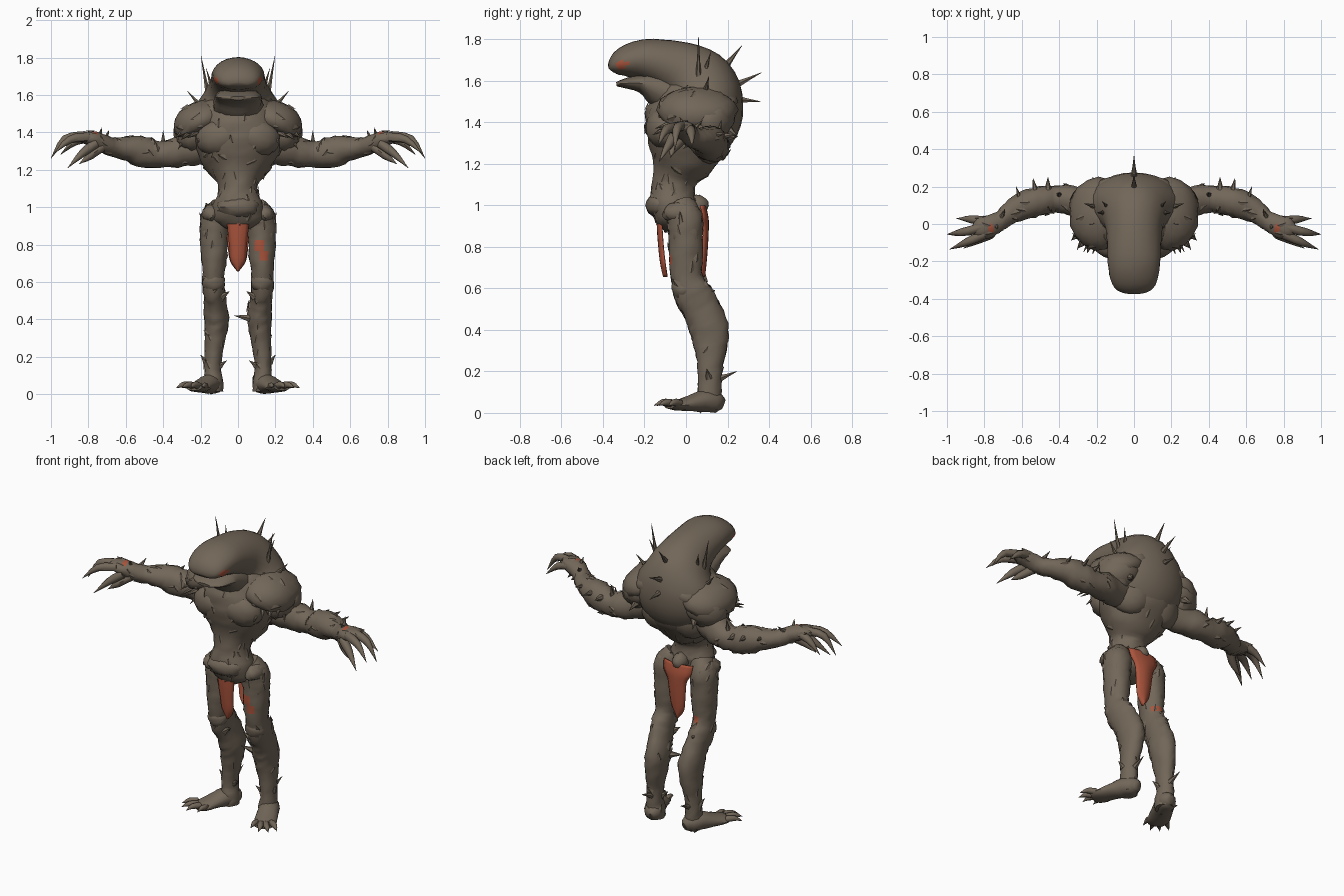
import bpy, bmesh, math, random
from mathutils import Vector, Matrix

if "Cube" in bpy.data.objects:
    bpy.data.objects.remove(bpy.data.objects["Cube"])

random.seed(4)


def material(name, rgb):
    m = bpy.data.materials.new(name)
    m.diffuse_color = (*rgb, 1)
    m.use_nodes = True
    m.node_tree.nodes["Principled BSDF"].inputs["Base Color"].default_value = m.diffuse_color
    return m


HIDE = material("brown grey hide", (0.168, 0.134, 0.099))
RED = material("rust red cloth", (0.40, 0.088, 0.045))


def finish(name, bm, mats, mirror=False, angle=50):
    bmesh.ops.recalc_face_normals(bm, faces=bm.faces)
    me = bpy.data.meshes.new(name)
    bm.to_mesh(me)
    bm.free()
    ob = bpy.data.objects.new(name, me)
    bpy.context.collection.objects.link(ob)
    for m in mats:
        me.materials.append(m)
    bpy.ops.object.select_all(action='DESELECT')
    ob.select_set(True)
    bpy.context.view_layer.objects.active = ob
    bpy.ops.object.shade_smooth_by_angle(angle=math.radians(angle))
    if mirror:
        mod = ob.modifiers.new("mirror", 'MIRROR')
        mod.use_mirror_merge = False
    return ob


def smooth_rows(rows, steps):
    """Catmull-Rom through rows of (x, y, z, radius a, radius b)."""
    out, n = [], len(rows)
    for i in range(n - 1):
        p = [rows[max(0, min(n - 1, i + k))] for k in (-1, 0, 1, 2)]
        for s in range(steps):
            t = s / steps
            out.append([0.5 * (2 * b + (c - a) * t + (2 * a - 5 * b + 4 * c - d) * t * t
                               + (3 * b - a - 3 * c + d) * t ** 3) for a, b, c, d in zip(*p)])
    return out + [list(rows[-1])]


def add_loft(bm, rows, side, seg=14, steps=3, rough=0.05):
    rows = smooth_rows(rows, steps)
    cs = [Vector(r[:3]) for r in rows]
    rings = []
    for i, r in enumerate(rows):
        t = (cs[min(i + 1, len(cs) - 1)] - cs[max(i - 1, 0)]).normalized()
        a = Vector(side)
        a = (a - t * a.dot(t)).normalized()
        b = t.cross(a)
        ring = []
        for k in range(seg):
            w = 2 * math.pi * k / seg
            j = 1 + random.uniform(-rough, rough)
            ring.append(bm.verts.new(cs[i] + (a * math.cos(w) * max(r[3], .001)
                                              + b * math.sin(w) * max(r[4], .001)) * j))
        rings.append(ring)
    for p, q in zip(rings, rings[1:]):
        for k in range(seg):
            bm.faces.new((p[k], p[(k + 1) % seg], q[(k + 1) % seg], q[k]))
    bm.faces.new(rings[0])
    bm.faces.new(rings[-1])


def loft(name, rows, side=(1, 0, 0), mirror=False, paint=None, **kw):
    bm = bmesh.new()
    add_loft(bm, rows, side, **kw)
    if paint:
        for f in bm.faces:
            f.material_index = int(paint(f.calc_center_median()))
    return finish(name, bm, [HIDE, RED], mirror)


def spikes(name, items, mirror=False, seg=6):
    """Each item is (base, tip, radius), a straight tapered thorn."""
    bm = bmesh.new()
    for base, tip, r in items:
        b, t = Vector(base), Vector(tip)
        side = (0, 1, 0) if abs((t - b).normalized().y) < 0.8 else (1, 0, 0)
        mid = b.lerp(t, 0.5)
        add_loft(bm, [(*b, r, r), (*mid, r * .45, r * .45), (*t, 0, 0)], side, seg, 1, 0)
    return finish(name, bm, [HIDE], mirror)


def claws(name, paths, side=(0, 1, 0)):
    """Each path is (root, knuckle, tip, radius), a bent digit."""
    bm = bmesh.new()
    for root, mid, tip, r in paths:
        add_loft(bm, [(*root, r, r), (*mid, r * .8, r * .8), (*tip, 0, 0)], side, 8, 3, .06)
    return finish(name, bm, [HIDE], True)


def lump(name, loc, size, rot=(0, 0, 0), rough=.04, floor=-1.0, mirror=True):
    """Rough ellipsoid plate, flattened below floor."""
    bm = bmesh.new()
    bmesh.ops.create_uvsphere(bm, u_segments=16, v_segments=10, radius=1)
    m = Matrix.Translation(loc) @ Matrix.Rotation(rot[2], 4, 'Z') @ Matrix.Rotation(rot[1], 4, 'Y') \
        @ Matrix.Rotation(rot[0], 4, 'X') @ Matrix.Diagonal((*size, 1))
    for v in bm.verts:
        v.co *= 1 + random.uniform(-rough, rough)
        v.co.z = max(v.co.z, floor)
        v.co = m @ v.co
    return finish(name, bm, [HIDE], mirror)


def shards(name, source, count, drift, size=.035):
    """Ragged flakes of hide lying along the surface of a part."""
    bm = bmesh.new()
    for v in random.sample(list(source.data.vertices), count):
        n = Vector(v.normal)
        d = (Vector(drift) + Vector([random.uniform(-.7, .7) for _ in range(3)]))
        d = (d - n * d.dot(n)).normalized()
        w, s = n.cross(d), size * random.uniform(.6, 1.2)
        o = v.co - n * .004
        pts = [o - w * s * .5, o + w * s * .5, o + d * s + n * .008, o - d * s * .6 + n * .008]
        q = [bm.verts.new(p) for p in pts]
        for tri in ((0, 1, 2), (1, 0, 3), (0, 2, 3), (1, 3, 2)):
            bm.faces.new([q[k] for k in tri])
    mirrored = any(m.type == 'MIRROR' for m in source.modifiers)
    return finish(name, bm, [HIDE], mirrored, 20)


def cloth(name, rows):
    """Hanging strip: rows of (half width, y, z), bulged in the middle."""
    bm, last = bmesh.new(), None
    for w, y, z in smooth_rows(rows, 3):
        cur = [bm.verts.new((w * k / 3, y + math.copysign(.02, y) * (1 - (k / 3) ** 2), z))
               for k in range(-3, 4)]
        if last:
            for k in range(6):
                bm.faces.new((last[k], last[k + 1], cur[k + 1], cur[k]))
        last = cur
    ob = finish(name, bm, [RED])
    ob.modifiers.new("thickness", 'SOLIDIFY').thickness = .009


# Torso, and the head that runs back into the hump
torso = loft("torso", [(0, -.03, .9, .08, .07), (0, -.05, .95, .14, .1), (0, -.065, 1.01, .135, .115),
                       (0, -.06, 1.08, .105, .105), (0, -.05, 1.14, .115, .11), (0, -.02, 1.22, .18, .16),
                       (0, .005, 1.32, .225, .205), (0, .02, 1.42, .235, .215), (0, .03, 1.52, .2, .18),
                       (0, .05, 1.6, .12, .1)], seg=22, rough=.045)
loft("head_and_hump", [(0, -.362, 1.65, .05, .014), (0, -.347, 1.663, .095, .042), (0, -.3, 1.688, .125, .073),
                       (0, -.21, 1.702, .14, .098), (0, -.1, 1.68, .145, .12), (0, -.01, 1.64, .155, .15),
                       (0, .05, 1.585, .19, .185), (0, .085, 1.5, .25, .19), (0, .09, 1.4, .25, .175),
                       (0, .07, 1.3, .19, .13), (0, .05, 1.22, .1, .07)], seg=28, rough=.008,
     paint=lambda c: abs(c.y + .31) < .026 and abs(c.z - 1.675) < .02)
loft("lower_jaw", [(0, -.335, 1.583, .045, .01), (0, -.3, 1.587, .1, .022), (0, -.22, 1.588, .125, .045),
                   (0, -.14, 1.565, .13, .085), (0, -.03, 1.51, .14, .1)], seg=18, rough=.03)
lump("chest_plate", (.1, -.1, 1.37), (.13, .095, .1), (.1, .15, .2), .05)
lump("belly_plate", (0, -.12, 1.0), (.115, .075, .06), mirror=False, rough=.07)
lump("back_plate", (.11, .11, 1.32), (.13, .09, .12), (0, .2, -.3))

# Shoulder shells and the slope between them and the hump
shell = lump("shoulder_shell", (.2, .055, 1.46), (.155, .195, .105), (0, .38, .05), .04, -.45)
lump("shoulder_underside", (.23, .08, 1.38), (.1, .13, .09), rough=.08)
lump("shoulder_slope", (.13, .07, 1.5), (.12, .18, .085), (0, .4, 0), .03)
lump("shoulder_back", (.22, .13, 1.42), (.13, .1, .1), (0, .3, -.3), .05)

# Arms and hands, with a rust patch on the back of the hand
arm = loft("arm", [(.15, .08, 1.33, .08, .09), (.25, .1, 1.31, .08, .09), (.34, .13, 1.29, .08, .082),
                   (.42, .135, 1.28, .072, .07), (.5, .125, 1.295, .08, .085), (.58, .1, 1.31, .075, .07),
                   (.66, .06, 1.32, .06, .052), (.71, .02, 1.335, .05, .05), (.77, -.01, 1.36, .06, .045),
                   (.83, -.025, 1.375, .055, .03), (.86, -.03, 1.37, .02, .015)], (0, 1, 0), True, rough=.075,
           paint=lambda c: c.z > 1.37 and abs(c.x - .77) < .018 and abs(c.y + .02) < .022)
claws("fingers", [((.8, -.055, 1.375), (.9, -.1, 1.36), (.985, -.135, 1.285), .026),
                  ((.82, -.02, 1.38), (.925, -.045, 1.365), (1, -.055, 1.26), .026),
                  ((.79, .015, 1.37), (.87, .025, 1.35), (.95, .03, 1.28), .026),
                  ((.76, -.05, 1.34), (.83, -.085, 1.29), (.91, -.13, 1.21), .027),
                  ((.73, -.02, 1.32), (.79, -.06, 1.275), (.85, -.075, 1.23), .026)])
spikes("forearm_spikes", [((.4, .15, 1.32), (.4, .17, 1.41), .022), ((.46, .16, 1.32), (.46, .25, 1.33), .03),
                          ((.52, .14, 1.33), (.54, .245, 1.34), .03), ((.6, .1, 1.33), (.63, .2, 1.35), .025),
                          ((.71, .03, 1.36), (.69, .08, 1.41), .02), ((.74, .0, 1.37), (.73, -.03, 1.425), .02)], True)


# Legs: hip to ankle, with rust patches on one front thigh and shin and one back thigh
def left_patch(c):
    slant = c.x - .128 + (c.z - .77) * .5
    return c.y < .03 and ((abs(slant) < .022 and abs(c.z - .77) < .045)
                          or (abs(c.x - .12) < .017 and abs(c.z - .35) < .016))


def right_patch(c):
    return c.y > .03 and abs(c.x + .115) < .035 and abs(c.z - .68) < .022


for s, label, patch in ((1, "left", left_patch), (-1, "right", right_patch)):
    leg = loft(label + "_leg", [(s * x, y, z, a, b) for x, y, z, a, b in (
        (.09, -.03, 1.0, .06, .07), (.12, -.005, .94, .08, .085), (.127, 0, .85, .075, .082),
        (.127, 0, .74, .07, .08), (.13, .005, .65, .06, .076), (.13, .035, .57, .06, .092),
        (.122, .075, .5, .06, .09), (.115, .11, .41, .066, .095), (.12, .118, .32, .058, .08),
        (.13, .115, .22, .048, .06), (.135, .115, .13, .045, .056), (.13, .11, .06, .052, .06),
        (.13, .11, .015, .05, .055))], seg=18, steps=4, rough=.055, paint=patch)
    shards(label + "_leg_flakes", leg, 26, (0, 0, 1))
lump("knee_plate", (.13, -.01, .6), (.062, .06, .055), (.3, 0, 0), .07)
lump("hip_plate", (.14, -.025, .965), (.055, .09, .05), (0, .5, 0), .08)
lump("outer_thigh_plate", (.165, 0, .87), (.035, .065, .09), rough=.08)
spikes("calf_spike", [((.1, .08, .4), (-.02, .06, .42), .035)])
spikes("leg_spikes", [((.13, .15, .16), (.135, .245, .2), .022), ((.17, .11, .17), (.2, .1, .21), .02),
                      ((.1, .1, .15), (.06, .09, .18), .02), ((.13, .1, .58), (.14, .14, .59), .03),
                      ((.09, .0, .52), (.045, -.01, .55), .025), ((.18, -.02, .9), (.205, -.03, .97), .025)], True)

# Feet, turned outward
loft("foot", [(.118, .18, .04, .02, .025), (.125, .15, .05, .05, .048), (.15, .09, .055, .06, .053),
              (.185, .02, .045, .063, .038), (.215, -.045, .036, .065, .025), (.235, -.08, .036, .05, .016)],
     (1, .6, 0), True, seg=14, rough=.04)
claws("toes", [((.255, -.03, .045), (.295, -.06, .05), (.33, -.085, .033), .02),
               ((.235, -.06, .045), (.27, -.1, .05), (.3, -.13, .035), .02),
               ((.21, -.075, .045), (.235, -.115, .05), (.25, -.155, .035), .02),
               ((.175, -.06, .04), (.18, -.1, .048), (.185, -.14, .035), .018)], (0, 0, 1))

# Hanging cloths, the back one flared at the hips below a tail bone
cloth("front_cloth", [(.062, -.122, .95), (.056, -.12, .88), (.046, -.112, .78), (.04, -.103, .71), (.003, -.09, .655)])
cloth("back_cloth", [(.1, .075, 1.0), (.095, .088, .945), (.066, .09, .89), (.055, .085, .79), (.042, .078, .71),
                     (.003, .072, .655)])
lump("tail_bone", (0, .05, 1.0), (.045, .06, .05), mirror=False)

# Spines along the back, the neck and the shoulders
spikes("back_spines", [((0, .19, 1.67), (0, .27, 1.77), .018), ((0, .24, 1.58), (0, .365, 1.64), .02),
                       ((0, .25, 1.51), (0, .36, 1.5), .02)])
spikes("neck_spines", [((.16, .06, 1.6), (.198, .06, 1.81), .016), ((.2, .09, 1.54), (.27, .11, 1.62), .018),
                       ((.14, .09, 1.64), (.17, .12, 1.74), .014), ((.2, .2, 1.37), (.22, .25, 1.33), .025)], True)
spikes("shoulder_thorns", [((.22, -.06, 1.4), (.27, -.15, 1.37), .022), ((.26, -.04, 1.4), (.305, -.14, 1.36), .022),
                           ((.29, -.01, 1.41), (.335, -.09, 1.37), .02), ((.28, .06, 1.38), (.32, .0, 1.31), .022),
                           ((.2, -.08, 1.38), (.22, -.16, 1.34), .022)], True)

# Ragged hide flakes
shards("torso_flakes", torso, 50, (0, 0, 1), .04)
shards("shell_flakes", shell, 12, (1, 0, -.5))
shards("arm_flakes", arm, 26, (1, 0, .3))
